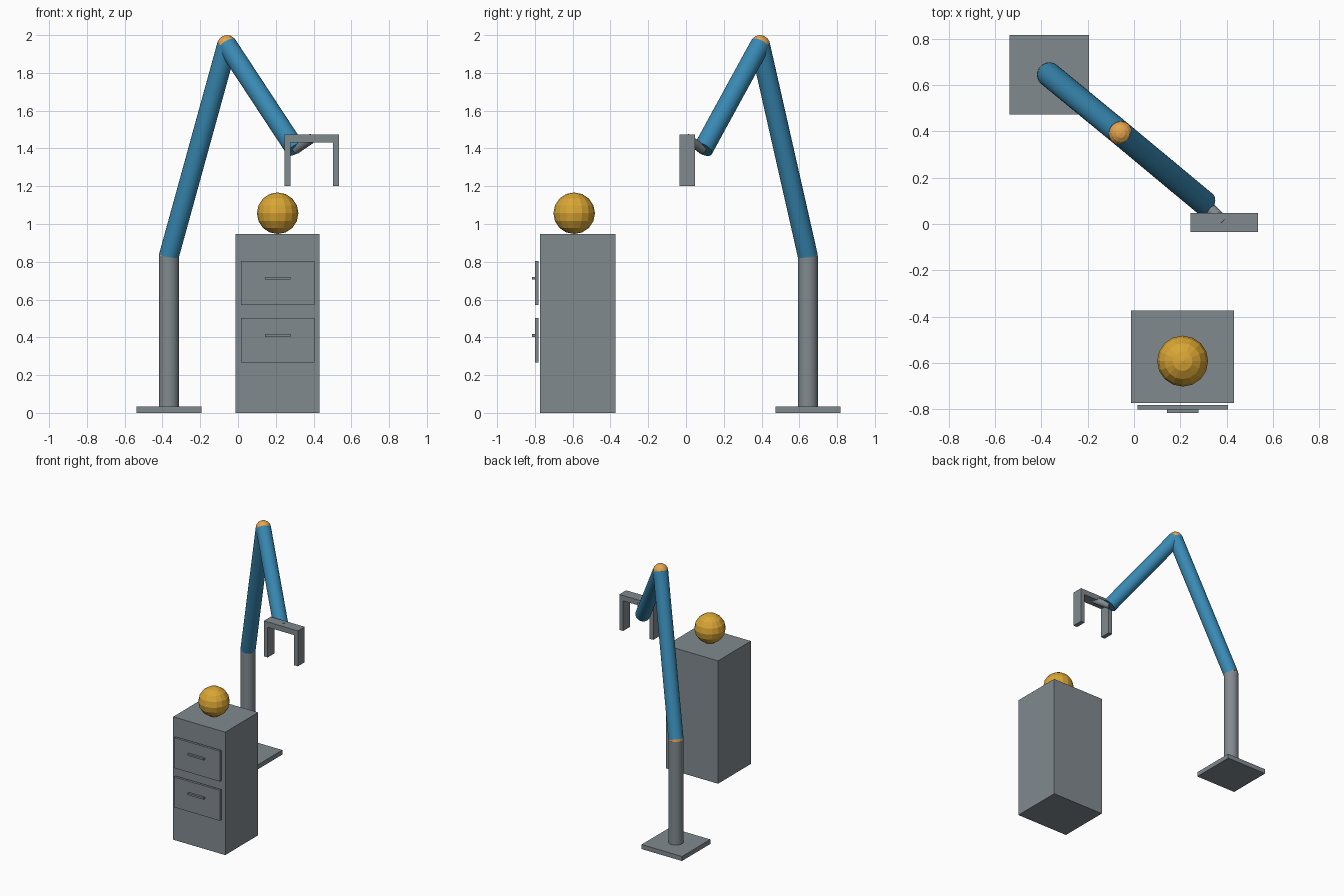
import bpy
from mathutils import Vector

if "Cube" in bpy.data.objects:
    bpy.data.objects.remove(bpy.data.objects["Cube"])


def material(name, rgb):
    m = bpy.data.materials.new(name)
    m.diffuse_color = (*rgb, 1)
    m.use_nodes = True
    m.node_tree.nodes["Principled BSDF"].inputs["Base Color"].default_value = m.diffuse_color
    return m


GREY = material("steel_grey", (0.22, 0.255, 0.275))
BLUE = material("arm_blue", (0.04, 0.25, 0.45))
GOLD = material("ball_gold", (0.70, 0.38, 0.035))
ORANGE = material("joint_orange", (0.80, 0.38, 0.08))


def finish(name, mat):
    ob = bpy.context.object
    ob.name = name
    ob.data.materials.append(mat)
    return ob


def box(name, x, y, z, mat=GREY):
    """Box from (min, max) ranges on each axis."""
    bpy.ops.mesh.primitive_cube_add(size=1, location=[sum(r) / 2 for r in (x, y, z)])
    ob = finish(name, mat)
    for v in ob.data.vertices:
        v.co = [c * (r[1] - r[0]) for c, r in zip(v.co, (x, y, z))]
    return ob


def rod(name, a, b, radius, mat):
    """Cylinder running between two points."""
    a, b = Vector(a), Vector(b)
    d = b - a
    bpy.ops.mesh.primitive_cylinder_add(vertices=32, radius=radius, depth=d.length,
                                        location=(a + b) / 2,
                                        rotation=d.to_track_quat('Z', 'Y').to_euler())
    bpy.ops.object.shade_smooth_by_angle()
    return finish(name, mat)


def ball(name, centre, radius, mat):
    bpy.ops.mesh.primitive_uv_sphere_add(segments=16, ring_count=8, radius=radius,
                                         location=centre)
    return finish(name, mat)


# Arm: base plate, post, two links, joints and wrist
shoulder = (-0.366, 0.645, 0.83)
elbow = (-0.058, 0.392, 1.947)
arm_end = (0.305, 0.09, 1.395)
grip = (0.39, 0.005, 1.453)
R = 0.053
box("base_plate", (-0.538, -0.194), (0.473, 0.817), (0, 0.035))
rod("post", (-0.366, 0.645, 0.035), shoulder, R, GREY)
rod("lower_arm", shoulder, elbow, R, BLUE)
rod("upper_arm", elbow, arm_end, R, BLUE)
ball("shoulder_joint", shoulder, R, ORANGE)
ball("elbow_joint", elbow, R, ORANGE)
rod("wrist", arm_end, grip, 0.025, GREY)

# Gripper: crossbar and two fingers
gy = (-0.035, 0.048)
box("gripper_bar", (0.245, 0.535), gy, (1.432, 1.473))
box("left_finger", (0.245, 0.278), gy, (1.2, 1.432))
box("right_finger", (0.502, 0.535), gy, (1.2, 1.432))

# Cabinet with two drawers and handles
box("cabinet", (-0.012, 0.432), (-0.772, -0.373), (0, 0.947))
for label, z in (("upper", 0.687), ("lower", 0.385)):
    box(label + "_drawer", (0.015, 0.405), (-0.8, -0.782), (z - 0.117, z + 0.117))
    zc = z + 0.025
    box(label + "_handle", (0.142, 0.278), (-0.816, -0.8), (zc - 0.007, zc + 0.007))

# Ball resting on the cabinet
ball("ball", (0.21, -0.592, 1.057), 0.11, GOLD)
